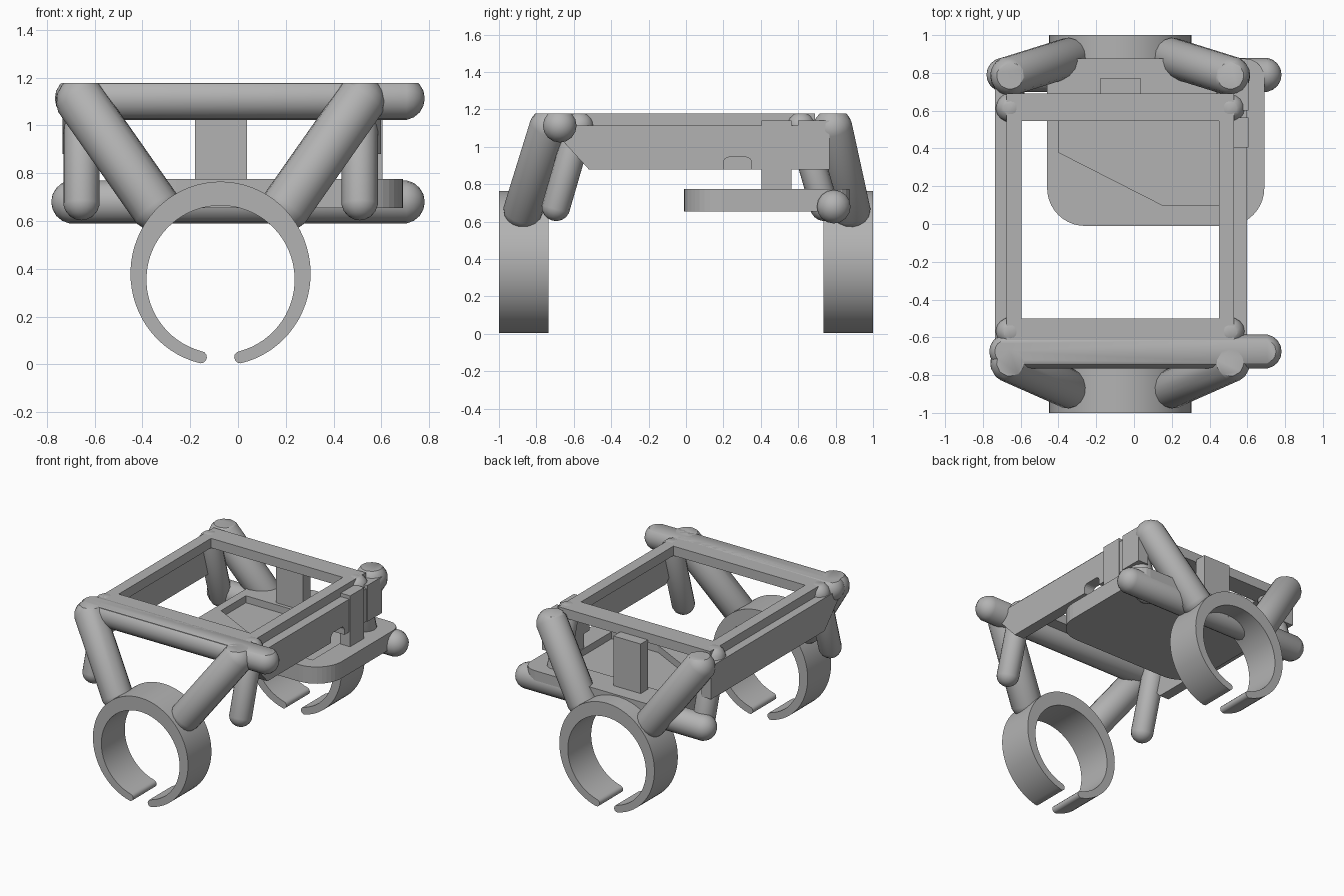
import bpy, bmesh, math
from mathutils import Vector

cube = bpy.data.objects.get("Cube")
if cube:
    bpy.data.objects.remove(cube, do_unlink=True)

TOP = 1.178          # flat top of the whole frame
MID = -0.073         # x of the mirror plane for legs and clips

grey = bpy.data.materials.new("plain grey")
grey.use_nodes = True
colour = (0.45, 0.45, 0.45, 1)
grey.diffuse_color = colour
grey.node_tree.nodes["Principled BSDF"].inputs["Base Color"].default_value = colour


def finish(name, bm, smooth=False):
    bmesh.ops.recalc_face_normals(bm, faces=bm.faces[:])
    mesh = bpy.data.meshes.new(name)
    bm.to_mesh(mesh)
    bm.free()
    mesh.materials.append(grey)
    ob = bpy.data.objects.new(name, mesh)
    bpy.context.collection.objects.link(ob)
    if smooth:
        bpy.ops.object.select_all(action='DESELECT')
        ob.select_set(True)
        bpy.context.view_layer.objects.active = ob
        bpy.ops.object.shade_smooth_by_angle(angle=math.radians(35))
    return ob


def prism(name, points, axis, low, high, smooth=False):
    """Extrude a 2D outline along an axis."""
    place = {'x': lambda a, b, t: (t, a, b),
             'y': lambda a, b, t: (a, t, b),
             'z': lambda a, b, t: (a, b, t)}[axis]
    bm = bmesh.new()
    face = bm.faces.new([bm.verts.new(place(a, b, low)) for a, b in points])
    ext = bmesh.ops.extrude_face_region(bm, geom=[face])
    moved = [v for v in ext['geom'] if isinstance(v, bmesh.types.BMVert)]
    bmesh.ops.translate(bm, verts=moved, vec=place(0, 0, high - low))
    return finish(name, bm, smooth)


def box(name, x, y, z):
    return prism(name, [(x[0], y[0]), (x[1], y[0]), (x[1], y[1]), (x[0], y[1])], 'z', *z)


def rod(name, a, b, r):
    """Round-ended rod from a to b, sliced flat at the frame top."""
    a, b = Vector(a), Vector(b)
    bm = bmesh.new()
    bmesh.ops.create_uvsphere(bm, u_segments=16, v_segments=9, radius=r * 1.015)
    for v in bm.verts:
        if v.co.z > 0:
            v.co.z += (b - a).length
    turn = Vector((0, 0, 1)).rotation_difference(b - a)
    for v in bm.verts:
        v.co = turn @ v.co + a
    cut = bmesh.ops.bisect_plane(bm, geom=bm.verts[:] + bm.edges[:] + bm.faces[:],
                                 plane_co=(0, 0, TOP), plane_no=(0, 0, 1), clear_outer=True)
    rim = [e for e in cut['geom_cut'] if isinstance(e, bmesh.types.BMEdge)]
    if rim:
        bmesh.ops.holes_fill(bm, edges=rim)
    return finish(name, bm, True)


def arc(cx, cy, rx, ry, start, end, n):
    return [(cx + rx * math.cos(math.radians(start + (end - start) * i / n)),
             cy + ry * math.sin(math.radians(start + (end - start) * i / n)))
            for i in range(n + 1)]


def carve(ob, cutter):
    mod = ob.modifiers.new("cut", 'BOOLEAN')
    mod.object = cutter
    mod.solver = 'EXACT'
    cutter.hide_render = True
    cutter.hide_set(True)
    cutter.display_type = 'WIRE'
    bpy.context.view_layer.objects.active = ob
    bpy.ops.object.modifier_apply(modifier=mod.name)
    bpy.data.objects.remove(cutter, do_unlink=True)


# Open clips, thicker at the top, with rounded tips
outer = arc(MID, 0.38, 0.377, 0.385, -77, 257, 64)
inner = arc(MID, 0.355, 0.31, 0.31, 255, -75, 64)


def tip(a, b):
    """Half-round cap joining outline point a to point b."""
    a, b = Vector(a), Vector(b)
    mid, half = (a + b) / 2, (a - b) / 2
    side = Vector((-half.y, half.x))
    return [tuple(mid + half * math.cos(t) + side * math.sin(t))
            for t in (math.pi * i / 6 for i in range(1, 6))]


ring = outer + tip(outer[-1], inner[0]) + inner + tip(inner[-1], outer[0])
prism("front_clip", ring, 'y', -1.0, -0.735, True)
prism("back_clip", ring, 'y', 0.735, 1.0, True)

# Legs, mirrored left and right
for side, s in (("right", -1), ("left", 1)):
    top_x, low_x = MID + s * 0.582, MID + s * 0.277
    rod("front_leg_" + side, (low_x, -0.87, 0.665), (top_x, -0.735, 1.1), 0.105)
    rod("back_leg_" + side, (low_x, 0.88, 0.665), (top_x, 0.785, 1.1), 0.105)
    rod("front_prop_" + side, (top_x, -0.695, 0.68), (top_x, -0.57, 1.11), 0.076)
    rod("back_prop_" + side, (top_x, 0.74, 0.68), (top_x, 0.615, 1.11), 0.076)

# Cross bars
rod("front_cross_bar", (-0.675, -0.675, 1.113), (0.69, -0.675, 1.113), 0.09)
rod("back_cross_bar", (-0.69, 0.79, 0.68), (0.69, 0.79, 0.68), 0.09)

# Rectangular top frame
frame = box("top_frame", (-0.675, 0.53), (-0.74, 0.69), (1.11, TOP))
carve(frame, box("frame_opening", (-0.595, 0.45), (-0.50, 0.545), (1, 1.3)))

# Side plates with a slanted front end
outline = [(-0.52, 0.88), (0.765, 0.88), (0.765, 1.115), (-0.735, 1.115)]
prism("side_plate_right", outline, 'x', -0.735, -0.66)
left_plate = prism("side_plate_left", outline, 'x', 0.52, 0.598)
notch = [(0.2, 0.8), (0.35, 0.8)] + arc(0.32, 0.915, 0.03, 0.03, 0, 90, 4) \
    + arc(0.23, 0.915, 0.03, 0.03, 90, 180, 4)
carve(left_plate, prism("plate_notch", notch, 'x', 0.4, 0.7))

# Lower tray with rounded corners and a shallow pocket
tray_outline = arc(-0.26, 0.19, 0.2, 0.2, 180, 270, 10) + arc(0.49, 0.19, 0.2, 0.2, 270, 360, 10) \
    + arc(0.59, 0.775, 0.1, 0.1, 0, 90, 5) + [(-0.46, 0.875)]
tray = prism("lower_tray", tray_outline, 'z', 0.655, 0.775)
pocket = [(-0.4, 0.66), (-0.4, 0.38), (0.15, 0.1), (0.52, 0.1), (0.52, 0.66)]
carve(tray, prism("tray_pocket", pocket, 'z', 0.725, 0.9))

# Posts joining the tray to the frame
box("back_post", (-0.18, 0.037), (0.685, 0.77), (0.74, 1.13))
box("latch_post", (0.525, 0.605), (0.405, 0.565), (0.74, 1.14))
box("latch_block", (0.525, 0.605), (0.6, 0.768), (0.88, 1.14))
